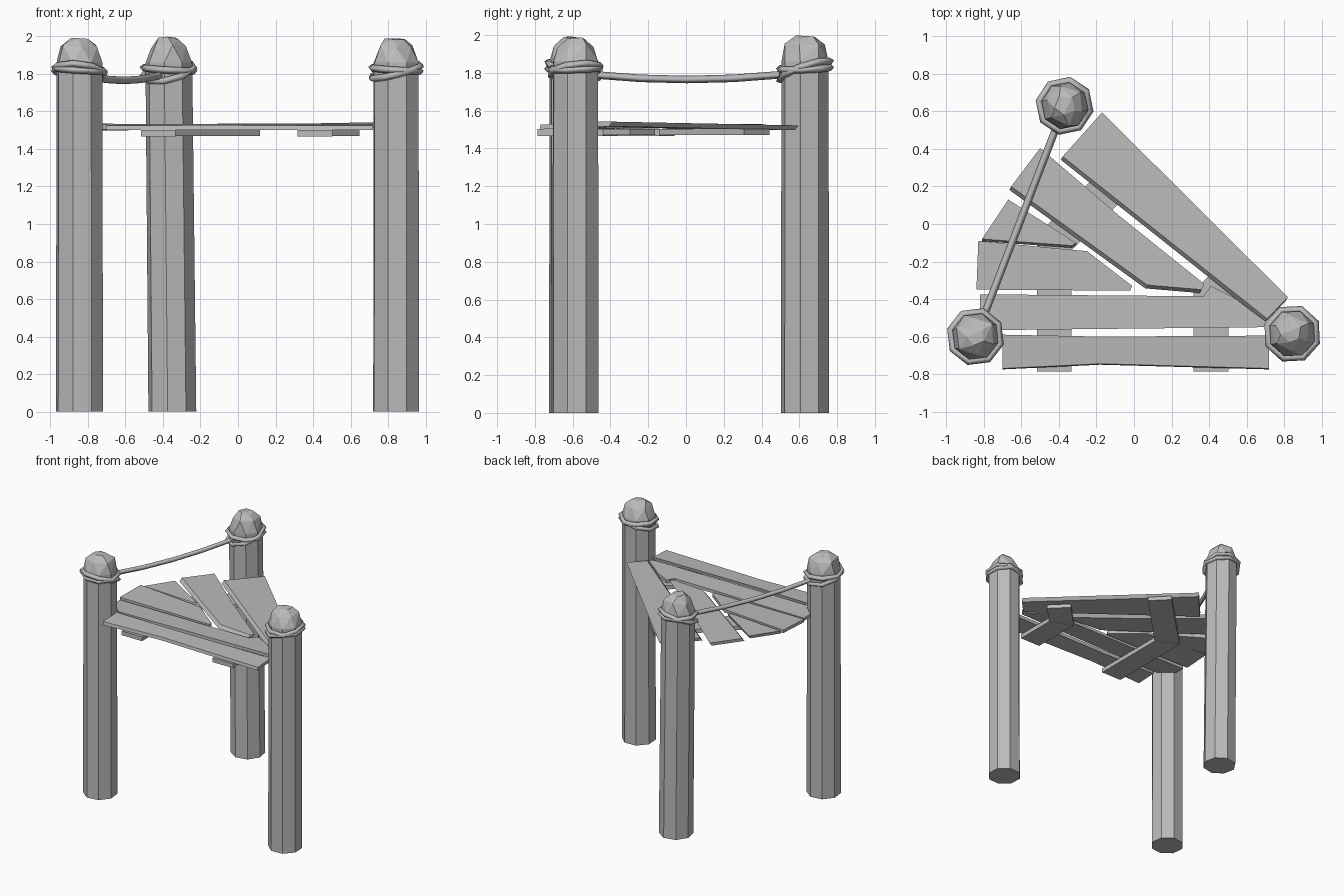
import bpy, bmesh, random
from math import sin, cos, pi, hypot
from mathutils import Vector

random.seed(4)
cube = bpy.data.objects.get("Cube")
if cube:
    bpy.data.objects.remove(cube, do_unlink=True)

grey = bpy.data.materials.new("weathered_grey")
grey.use_nodes = True
grey.diffuse_color = (0.5, 0.5, 0.5, 1)
grey.node_tree.nodes["Principled BSDF"].inputs["Base Color"].default_value = (0.5, 0.5, 0.5, 1)


def finish(name, bm):
    bmesh.ops.recalc_face_normals(bm, faces=bm.faces[:])
    mesh = bpy.data.meshes.new(name)
    bm.to_mesh(mesh)
    bm.free()
    mesh.materials.append(grey)
    obj = bpy.data.objects.new(name, mesh)
    bpy.context.collection.objects.link(obj)
    return obj


def post(name, x, y, turn, lean):
    """Eight-sided log with a roughly hewn head, hulled from rings."""
    bm = bmesh.new()
    # sides, radius, height, jitter
    rings = [(8, 0.13, 0, 0), (8, 0.127, 1.86, 0),
             (6, 0.1, 1.945, 0.012), (5, 0.052, 1.99, 0.01)]
    for sides, radius, z, jitter in rings:
        for i in range(sides):
            a = turn + 2 * pi * (i + 0.5) / sides
            r = radius + random.uniform(-jitter, jitter)
            shift = lean * z / 2
            bm.verts.new((x + shift + r * cos(a), y + r * sin(a),
                          z + random.uniform(-jitter, jitter)))
    bmesh.ops.convex_hull(bm, input=bm.verts[:])
    bmesh.ops.dissolve_limit(bm, angle_limit=0.03, verts=bm.verts[:], edges=bm.edges[:])
    return finish(name, bm)


def rope(name, points, radius, closed=False):
    """Four-sided rope swept along a polyline."""
    curve = bpy.data.curves.new(name, "CURVE")
    curve.dimensions = "3D"
    curve.bevel_depth = radius
    curve.bevel_resolution = 0
    curve.use_fill_caps = not closed
    spline = curve.splines.new("POLY")
    spline.points.add(len(points) - 1)
    for p, co in zip(spline.points, points):
        p.co = (*co, 1)
    spline.use_cyclic_u = closed
    curve.materials.append(grey)
    obj = bpy.data.objects.new(name, curve)
    bpy.context.collection.objects.link(obj)
    bpy.ops.object.select_all(action="DESELECT")
    obj.select_set(True)
    bpy.context.view_layer.objects.active = obj
    bpy.ops.object.convert(target="MESH")


def lashing(name, x, y, turn, z, slope):
    """Rope ring round a post, tilted by a slope along x and y."""
    points = []
    for i in range(8):
        a = turn + 2 * pi * (i + 0.5) / 8
        dx, dy = 0.138 * cos(a), 0.138 * sin(a)
        points.append((x + dx, y + dy, z + dx * slope[0] + dy * slope[1]))
    rope(name, points, 0.019, True)


def board(name, outline, z, thick, tilt=(0, 0), under=(0, 0)):
    """Flat board from an outline, with a tilt and a slanted underside."""
    bm = bmesh.new()
    cx = sum(p[0] for p in outline) / len(outline)
    cy = sum(p[1] for p in outline) / len(outline)
    top, bottom = [], []
    for x, y in outline:
        h = z + (x - cx) * tilt[0] + (y - cy) * tilt[1]
        top.append(bm.verts.new((x, y, h)))
        bottom.append(bm.verts.new((x + under[0], y + under[1], h - thick)))
    bm.faces.new(top)
    bm.faces.new(bottom[::-1])
    n = len(outline)
    for i in range(n):
        j = (i + 1) % n
        bm.faces.new((top[i], bottom[i], bottom[j], top[j]))
    finish(name, bm)


# Posts and their double lashings; the lower ring dips along the slope
posts = {
    "front_right": (-0.845, -0.6, 0.12, 0.0, (-0.1, -0.3)),
    "front_left": (0.843, -0.585, 0.05, 0.0, (0.25, 0.12)),
    "back": (-0.35, 0.63, 0.2, -0.02, (0.2, 0.33)),
}
for name, (x, y, turn, lean, slope) in posts.items():
    post(name + "_post", x, y, turn, lean)
    lashing(name + "_upper_lashing", x + lean, y, turn, 1.825, (-0.06, 0.04))
    lashing(name + "_lower_lashing", x + lean, y, turn, 1.812, slope)

# Sagging hand rope between two posts
start, end = Vector((-0.8, -0.49, 1.79)), Vector((-0.42, 0.5, 1.79))
points = []
for i in range(5):
    t = i / 4
    p = start.lerp(end, t)
    p.z -= 0.1 * t * (1 - t)
    points.append(p)
rope("hand_rope", points, 0.02)

# Deck planks
board("front_plank", [(-0.7, -0.59), (-0.18, -0.6), (0.72, -0.595), (0.72, -0.77),
                      (-0.18, -0.745), (-0.7, -0.77)], 1.53, 0.025, (0, 0.05), (0, -0.005))
board("second_plank", [(-0.82, -0.375), (0.37, -0.385), (0.41, -0.33), (0.53, -0.39),
                       (0.71, -0.525), (0.69, -0.55), (-0.7, -0.565), (-0.82, -0.46)],
      1.53, 0.025, (0.005, -0.03))
board("third_plank", [(-0.83, -0.09), (-0.25, -0.145), (-0.01, -0.33), (-0.02, -0.355),
                      (-0.84, -0.35)], 1.53, 0.025, (-0.005, 0.02))
board("short_plank", [(-0.67, 0.13), (-0.31, -0.1), (-0.33, -0.115), (-0.81, -0.08)],
      1.53, 0.025, (0.01, 0), (0, -0.012))
board("fourth_plank", [(-0.5, 0.405), (-0.08, 0.045), (0.375, -0.32), (0.36, -0.35),
                       (0.07, -0.325), (-0.655, 0.2)], 1.533, 0.025, (0, -0.01), (-0.01, -0.018))
board("back_plank", [(-0.17, 0.595), (0.82, -0.39), (0.71, -0.505), (-0.38, 0.36)],
      1.532, 0.025, (0.01, -0.01), (-0.01, -0.018))

# Bent supports below the deck: a straight arm, then a diagonal arm
for name, x, bend, reach in (("right", -0.425, -0.1, 0.475), ("left", 0.41, -0.4, 0.17)):
    w = 0.093
    board(name + "_straight_support", [(x - w, -0.785), (x + w, -0.785),
                                       (x + w, bend - 0.04), (x - w, bend + 0.04)], 1.502, 0.035)
    d = w * 0.72
    board(name + "_diagonal_support", [(x + w, bend - 0.04), (x + reach + d, bend + reach - d),
                                       (x + reach - d, bend + reach + d), (x - w, bend + 0.04)],
          1.502, 0.032)
